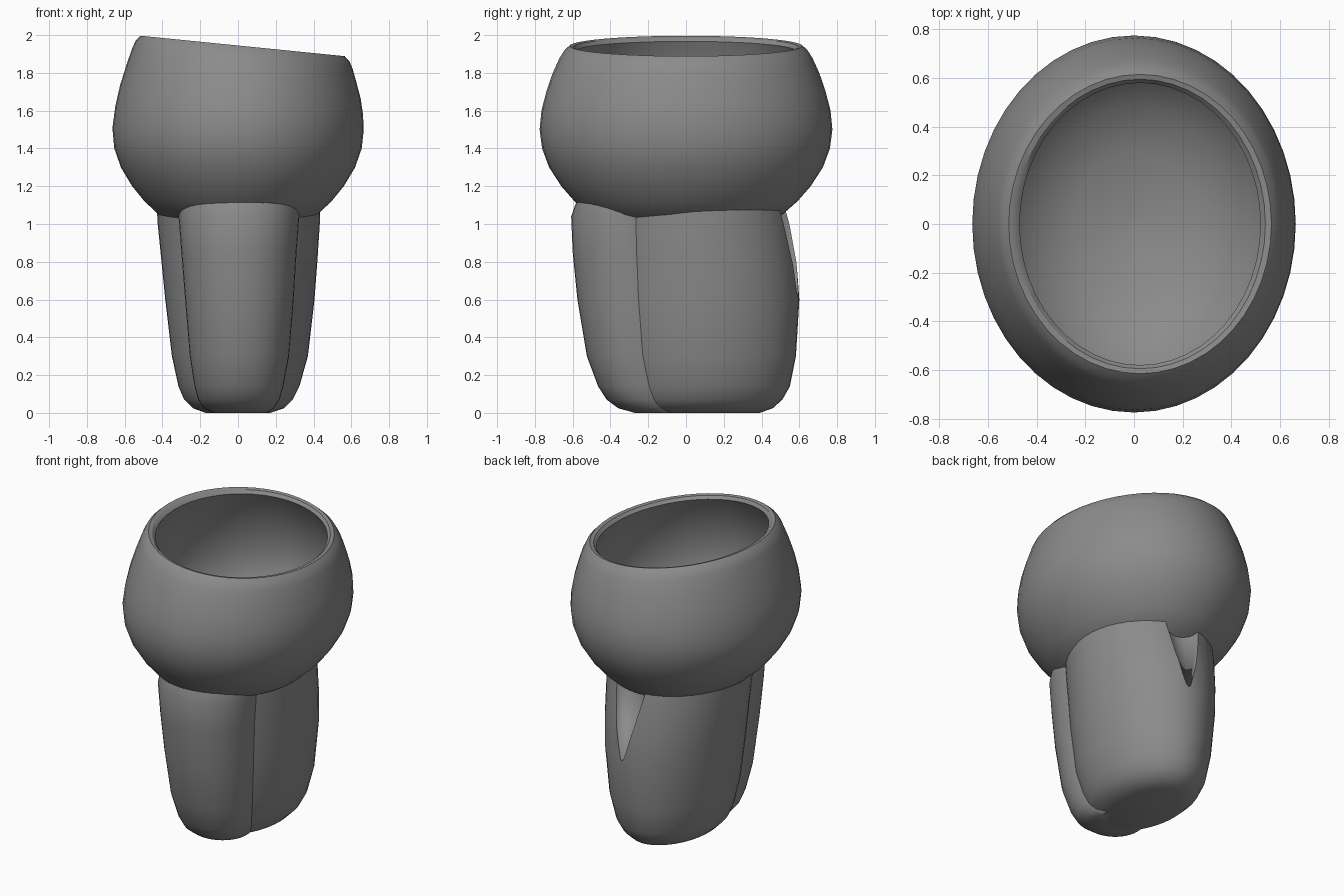
import bpy
import bmesh
from math import cos, sin, pi, radians, copysign

if "Cube" in bpy.data.objects:
    bpy.data.objects.remove(bpy.data.objects["Cube"], do_unlink=True)

GREY = (0.26, 0.26, 0.26, 1)
grey = bpy.data.materials.new("plain grey")
grey.use_nodes = True
grey.diffuse_color = GREY
grey.node_tree.nodes["Principled BSDF"].inputs["Base Color"].default_value = GREY


def power(v, e):
    return copysign(abs(v) ** e, v)


def loft(name, rows, square, segments, adjust):
    """Skin a stack of super-ellipses; each row is z, x0, x1, y0, y1."""
    bm = bmesh.new()
    rings = []
    for z, x0, x1, y0, y1 in rows:
        ring = []
        for i in range(segments):
            a = 2 * pi * i / segments
            x = (x0 + x1) / 2 + (x1 - x0) / 2 * power(cos(a), 2 / square)
            y = (y0 + y1) / 2 + (y1 - y0) / 2 * power(sin(a), 2 / square)
            ring.append(bm.verts.new((x, y, adjust(x, y, z))))
        rings.append(ring)
    for low, high in zip(rings, rings[1:]):
        for i in range(segments):
            j = (i + 1) % segments
            bm.faces.new((low[i], low[j], high[j], high[i]))
    bm.faces.new(rings[0][::-1])
    bm.faces.new(rings[-1])
    bmesh.ops.recalc_face_normals(bm, faces=bm.faces)
    mesh = bpy.data.meshes.new(name)
    bm.to_mesh(mesh)
    bm.free()
    mesh.materials.append(grey)
    obj = bpy.data.objects.new(name, mesh)
    bpy.context.collection.objects.link(obj)
    return obj


def under_bowl(x, y, z):
    """Keep the tops of the legs within the thickness of the bowl floor."""
    return min(z, 0.965 + 0.2 * ((x / 0.56) ** 2 + (y / 0.66) ** 2))


def slant(x, y, z):
    """Tilt the rim down towards the left side."""
    return z - 0.1 * x * min(1, max(0, (z - 1.45) / 0.45))


def smooth(obj):
    bpy.ops.object.select_all(action="DESELECT")
    obj.select_set(True)
    bpy.context.view_layer.objects.active = obj
    bpy.ops.object.shade_smooth_by_angle(angle=radians(32))


# Hollow bowl: outside going up, over the rim, inside going down
outside = [(0.93, 0.02, 0.03), (0.965, 0.25, 0.3), (1.05, 0.42, 0.51),
           (1.12, 0.495, 0.59), (1.2, 0.56, 0.66), (1.3, 0.62, 0.725),
           (1.4, 0.655, 0.762), (1.5, 0.665, 0.775), (1.6, 0.656, 0.765),
           (1.7, 0.637, 0.74), (1.8, 0.608, 0.706), (1.88, 0.583, 0.67),
           (1.92, 0.565, 0.645), (1.945, 0.54, 0.615)]
inside = [(1.94, 0.515, 0.595), (1.92, 0.495, 0.58), (1.85, 0.53, 0.62),
          (1.7, 0.585, 0.685), (1.5, 0.61, 0.715), (1.35, 0.585, 0.685),
          (1.22, 0.51, 0.61), (1.11, 0.4, 0.48), (1.03, 0.25, 0.3),
          (1.0, 0.02, 0.03)]
rows = []
for z, rx, ry in outside + inside:
    shift = 0.025 * min(1, max(0, (z - 1.5) / 0.4))
    rows.append((z, shift - rx, shift + rx, -ry, ry))
bowl = loft("bowl", rows, 2, 48, slant)

# Broad rear leg
rear_rows = [(0, -0.17, 0.17, -0.2, 0.39), (0.025, -0.24, 0.245, -0.27, 0.46),
             (0.07, -0.285, 0.29, -0.31, 0.51), (0.14, -0.315, 0.325, -0.34, 0.55),
             (0.3, -0.35, 0.37, -0.38, 0.582), (0.6, -0.385, 0.405, -0.41, 0.6),
             (0.8, -0.405, 0.42, -0.42, 0.585), (1.0, -0.425, 0.433, -0.43, 0.552),
             (1.2, -0.43, 0.435, -0.43, 0.53), (1.2, -0.28, 0.28, -0.25, 0.35),
             (1.2, -0.02, 0.02, 0.03, 0.07)]
rear_leg = loft("rear_leg", rear_rows, 1.95, 48, under_bowl)

# Narrow front leg, partly sunk into the rear one
front_rows = [(0, -0.13, 0.15, -0.27, 0), (0.025, -0.18, 0.19, -0.36, 0),
              (0.07, -0.21, 0.22, -0.42, 0), (0.14, -0.23, 0.24, -0.465, 0),
              (0.3, -0.255, 0.27, -0.525, 0), (0.6, -0.28, 0.295, -0.575, 0),
              (0.85, -0.3, 0.31, -0.6, 0), (1.04, -0.315, 0.325, -0.608, 0),
              (1.2, -0.315, 0.325, -0.58, 0), (1.2, -0.16, 0.17, -0.44, -0.14),
              (1.2, -0.02, 0.02, -0.31, -0.27)]
front_leg = loft("front_leg", front_rows, 2.05, 40, under_bowl)

# Tapered notch in the back of the rear leg, below the bowl
bpy.ops.mesh.primitive_cone_add(vertices=16, radius1=0, radius2=0.16, depth=0.6,
                                location=(0.06, 0.58, 0.86))
cutter = bpy.context.object
cutter.name = "notch_cutter"
cutter.hide_render = True
cutter.data.materials.append(grey)
notch = rear_leg.modifiers.new("notch", "BOOLEAN")
notch.operation = "DIFFERENCE"
notch.object = cutter
bpy.ops.object.select_all(action="DESELECT")
rear_leg.select_set(True)
bpy.context.view_layer.objects.active = rear_leg
bpy.ops.object.modifier_apply(modifier="notch")
bpy.data.objects.remove(cutter, do_unlink=True)

for part in (bowl, rear_leg, front_leg):
    smooth(part)
